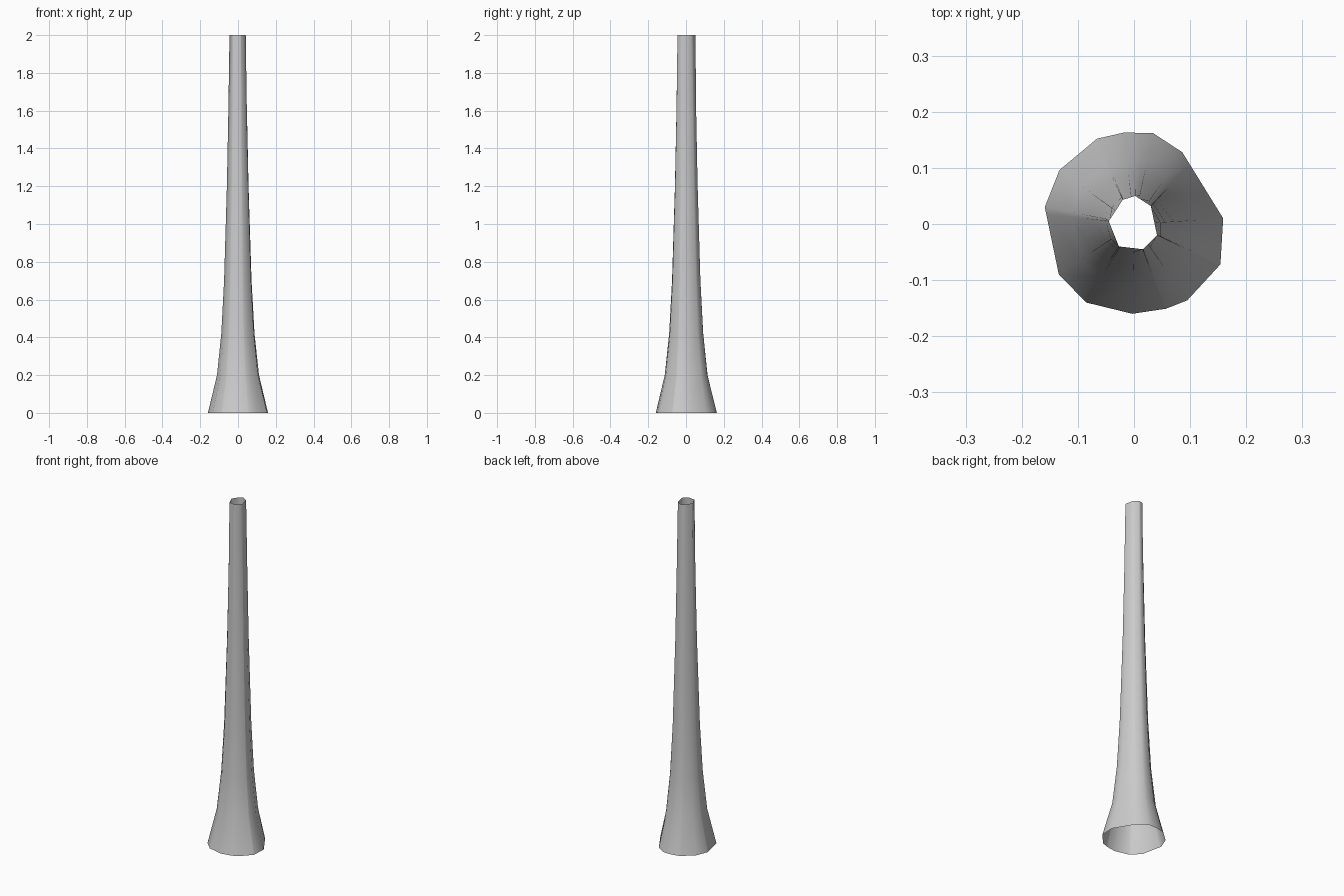
import bpy, bmesh, math

if "Cube" in bpy.data.objects:
    bpy.data.objects.remove(bpy.data.objects["Cube"])

# Irregular outlines of the open foot and the open tip (x, y)
FOOT = [(-.159, .03), (-.133, .096), (-.066, .152), (-.018, .163), (.034, .162),
        (.086, .128), (.159, .01), (.154, -.072), (.095, -.136), (.057, -.151),
        (-.003, -.16), (-.085, -.14), (-.134, -.09)]
TIP = [(-.045, .005), (-.02, .043), (.002, .05), (.03, .032), (.041, -.02),
       (.016, -.045), (-.027, -.04)]

# Flared profile between the ends (height, mean radius)
PROFILE = [(0.2, .112), (0.42, .089), (0.7, .074), (1.2, .059), (1.6, .051)]


def radius_at(outline, a):
    """Distance from the axis to a closed outline along angle a."""
    c, s = math.cos(a), math.sin(a)
    for (x1, y1), (x2, y2) in zip(outline, outline[1:] + outline[:1]):
        ex, ey = x2 - x1, y2 - y1
        det = c * ey - s * ex
        if abs(det) < 1e-9:
            continue
        r = (x1 * ey - y1 * ex) / det
        u = (x1 * s - y1 * c) / det
        if r > 0 and -1e-6 <= u <= 1 + 1e-6:
            return r


# Shared angles keep every corner of both outlines
angles = sorted(math.atan2(y, x) for x, y in FOOT + TIP)
foot = [radius_at(FOOT, a) for a in angles]
tip = [radius_at(TIP, a) for a in angles]

# Radii for each ring, foot to tip
rings = [(0, foot)]
for z, r in PROFILE:
    t = z / 2
    rings.append((z, [r * ((1 - t) * f / .158 + t * p / .0445) * .5 + r * .5
                      for f, p in zip(foot, tip)]))
rings.append((2, tip))

# Hollow trunk, one wall thick, open at both ends
bm = bmesh.new()
loops = [[bm.verts.new((r * math.cos(a), r * math.sin(a), z))
          for a, r in zip(angles, radii)] for z, radii in rings]
n = len(angles)
for lo, hi in zip(loops, loops[1:]):
    for i in range(n):
        j = (i + 1) % n
        bm.faces.new((lo[i], lo[j], hi[j], hi[i])).smooth = True
mesh = bpy.data.meshes.new("trunk")
bm.to_mesh(mesh)
bm.free()
bpy.context.collection.objects.link(bpy.data.objects.new("trunk", mesh))
